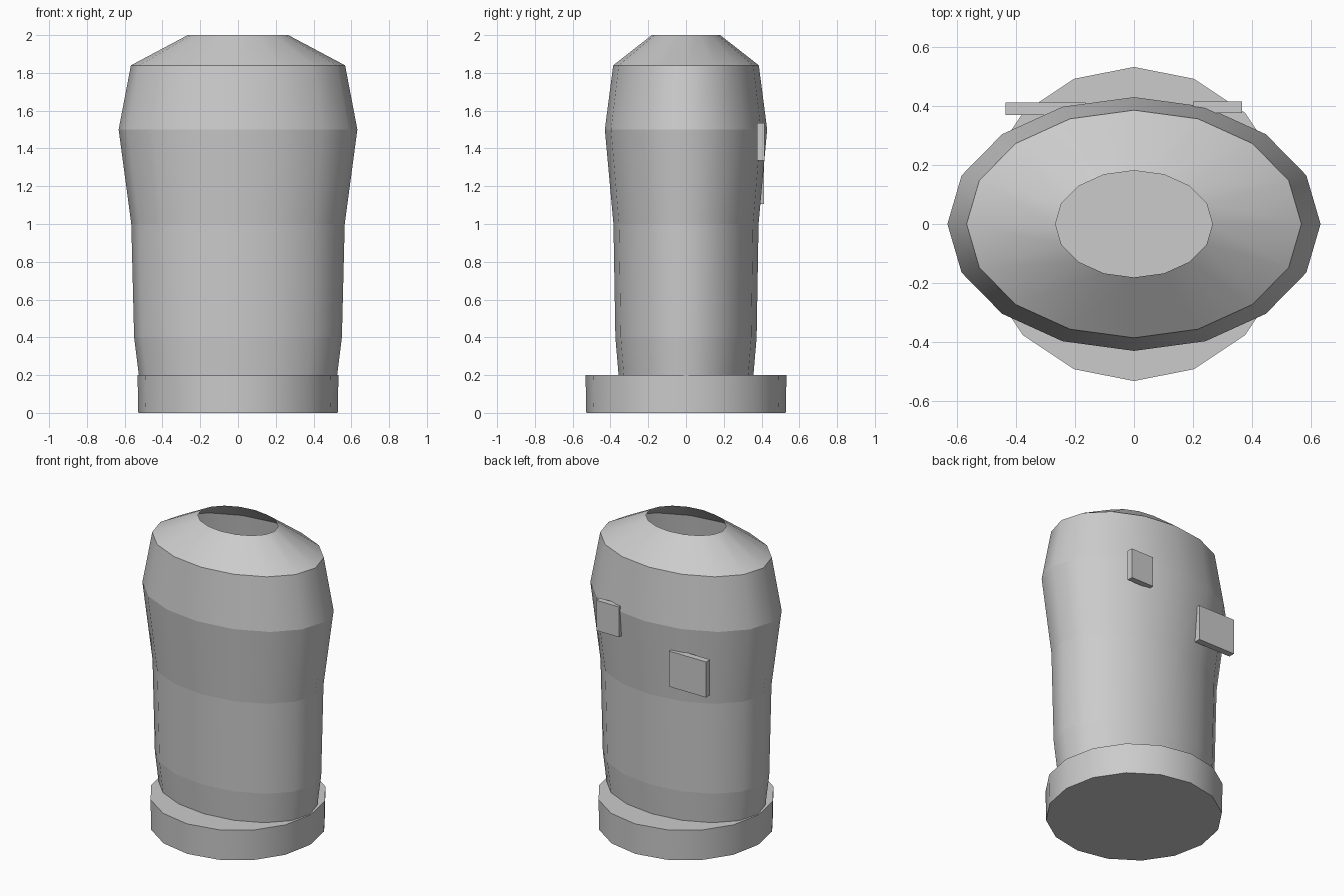
import bpy
import bmesh
from math import cos, sin, tau

SIDES = 16

cube = bpy.data.objects.get("Cube")
if cube:
    bpy.data.objects.remove(cube, do_unlink=True)

grey = bpy.data.materials.new("plain grey")
grey.use_nodes = True
colour = (0.6, 0.6, 0.6, 1)
grey.diffuse_color = colour
grey.node_tree.nodes["Principled BSDF"].inputs["Base Color"].default_value = colour


def add_object(name, bm):
    mesh = bpy.data.meshes.new(name)
    bm.to_mesh(mesh)
    bm.free()
    mesh.materials.append(grey)
    obj = bpy.data.objects.new(name, mesh)
    bpy.context.collection.objects.link(obj)
    return obj


def loft(name, profile, depth_ratio, capped):
    """Stack elliptical rings of (radius, height), smooth around, crisp at each ring."""
    bm = bmesh.new()
    rings = [[bm.verts.new((r * cos(tau * i / SIDES),
                            r * depth_ratio * sin(tau * i / SIDES), z))
              for i in range(SIDES)] for r, z in profile]
    for low, high in zip(rings, rings[1:]):
        for i in range(SIDES):
            j = (i + 1) % SIDES
            bm.faces.new((low[i], low[j], high[j], high[i])).smooth = True
    if capped:
        bm.faces.new(rings[0][::-1])
        bm.faces.new(rings[-1])
    for edge in bm.edges:
        a, b = edge.verts
        edge.smooth = abs(a.co.z - b.co.z) > 0.01
    return add_object(name, bm)


def plate(name, low, high):
    """Axis-aligned box between two corners."""
    bm = bmesh.new()
    bmesh.ops.create_cube(bm, size=1)
    for v in bm.verts:
        v.co = [(a + b) / 2 + c * (b - a) for a, b, c in zip(low, high, v.co)]
    return add_object(name, bm)


# Hollow oval body, open at the neck
loft("body_shell", [(0.525, 0.2), (0.55, 0.4), (0.565, 1.0), (0.632, 1.5),
                    (0.567, 1.84), (0.266, 2.0)], 0.68, False)

# Round closed foot
loft("base_disc", [(0.528, 0), (0.532, 0.2)], 1, True)

# Two small plates on the back
plate("large_back_plate", (-0.435, 0.37, 1.105), (-0.165, 0.412, 1.34))
plate("small_back_plate", (0.2, 0.376, 1.335), (0.365, 0.415, 1.535))
